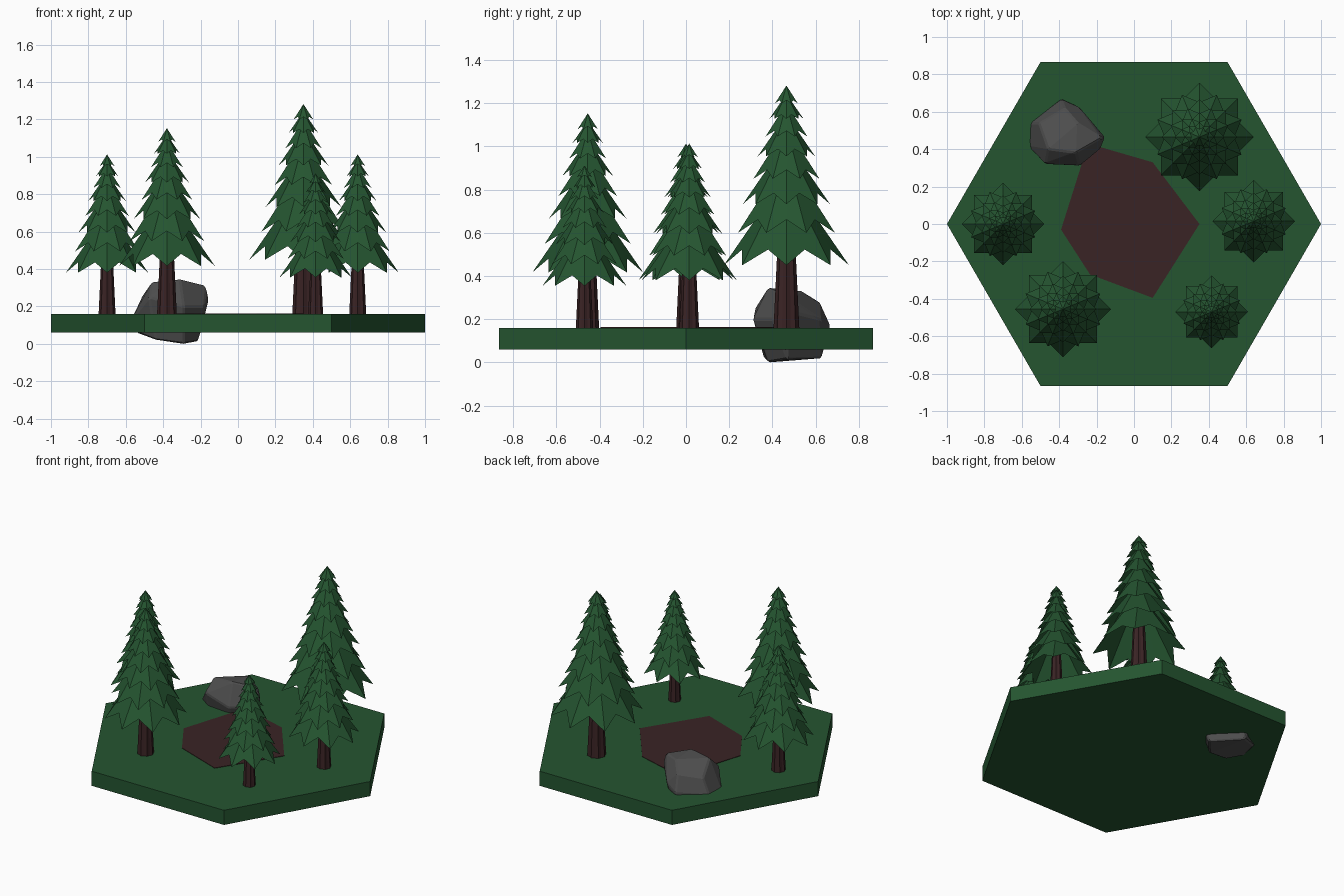
import bpy, bmesh, math
from mathutils import Vector

cube = bpy.data.objects.get("Cube")
if cube:
    bpy.data.objects.remove(cube, do_unlink=True)


def make_material(name, colour):
    mat = bpy.data.materials.new(name)
    mat.use_nodes = True
    mat.diffuse_color = (*colour, 1)
    mat.node_tree.nodes["Principled BSDF"].inputs["Base Color"].default_value = (*colour, 1)
    return mat


green = make_material("forest green", (0.018, 0.090, 0.030))
brown = make_material("dark brown", (0.042, 0.017, 0.018))
grey = make_material("stone grey", (0.075, 0.075, 0.075))


def finish(name, bm, mat, location=(0, 0, 0), scale=1.0):
    """Turn a bmesh into a named object with one flat colour."""
    mesh = bpy.data.meshes.new(name)
    bm.to_mesh(mesh)
    bm.free()
    mesh.materials.append(mat)
    obj = bpy.data.objects.new(name, mesh)
    obj.location = location
    obj.scale = (scale, scale, scale)
    bpy.context.collection.objects.link(obj)
    return obj


def ring(bm, count, outer, inner, z_outer, z_inner, turn=0.0):
    """Closed ring of vertices alternating between two radii and heights."""
    verts = []
    for i in range(count):
        angle = turn + i * math.tau / count
        r, z = (inner, z_inner) if i % 2 else (outer, z_outer)
        verts.append(bm.verts.new((r * math.cos(angle), r * math.sin(angle), z)))
    return verts


def bridge(bm, low, high):
    for i in range(len(low)):
        j = (i + 1) % len(low)
        bm.faces.new((low[i], low[j], high[j], high[i]))


GROUND = 0.16

# Hexagonal ground slab
bm = bmesh.new()
bottom = ring(bm, 6, 1, 1, 0.06, 0.06)
top = ring(bm, 6, 1, 1, GROUND, GROUND)
bridge(bm, bottom, top)
bm.faces.new(top)
bm.faces.new(bottom[::-1])
finish("ground_slab", bm, green)

# Bare earth clearing, a thin plate on the slab
bm = bmesh.new()
outline = [(-.39, -.03), (-.235, -.27), (.10, -.395), (.35, 0), (.10, .33), (-.245, .43)]
patch = bm.faces.new([bm.verts.new((x, y, GROUND - 0.002)) for x, y in outline])
extruded = bmesh.ops.extrude_face_region(bm, geom=[patch])["geom"]
for v in extruded:
    if isinstance(v, bmesh.types.BMVert):
        v.co.z += 0.005
bmesh.ops.recalc_face_normals(bm, faces=bm.faces)
finish("earth_clearing", bm, brown)


# Pine trees: fluted tapering trunk and eight stacked star skirts
def pine(label, x, y, scale):
    place = (x, y, GROUND)
    bm = bmesh.new()
    base = ring(bm, 16, 0.060, 0.053, -0.01, -0.01)
    tip = ring(bm, 16, 0.012, 0.010, 1.0, 1.0)
    bridge(bm, base, tip)
    bm.faces.new(tip)
    bm.faces.new(base[::-1])
    finish("trunk_" + label, bm, brown, place, scale)

    bm = bmesh.new()
    z, step = 0.29, 0.15
    for tier in range(8):
        radius = 0.06 + 0.23 * (1.03 - z) / 0.74
        turn = (tier % 2) * math.pi / 8
        rim = ring(bm, 16, radius, radius * 0.765, z, z + radius * 0.25, turn)
        apex = bm.verts.new((0, 0, z + radius * 1.45))
        for i, v in enumerate(rim):
            bm.faces.new((v, rim[(i + 1) % 16], apex))
        z += step
        step *= 0.885
    finish("foliage_" + label, bm, green, place, scale)


pine("back_left", 0.35, 0.465, 1.0)
pine("front_right", -0.38, -0.455, 0.885)
pine("right", -0.70, 0.0, 0.76)
pine("left", 0.64, 0.015, 0.76)
pine("front_left", 0.415, -0.47, 0.67)

# Boulder: hull of a few corner points with chipped edges
bm = bmesh.new()
corners = [
    (-.46, .40, .33), (-.31, .38, .345), (-.17, .46, .31), (-.37, .62, .28),
    (-.51, .54, .26), (-.30, .54, .33), (-.57, .42, .13), (-.555, .54, .15),
    (-.39, .67, .17), (-.29, .625, .2), (-.155, .465, .24), (-.18, .40, .2),
    (-.29, .31, .2), (-.475, .32, .25), (-.54, .42, .06), (-.50, .56, .05),
    (-.37, .63, .02), (-.21, .47, .015), (-.29, .38, 0), (-.44, .36, .02),
]
for c in corners:
    bm.verts.new(Vector(c))
hull = bmesh.ops.convex_hull(bm, input=bm.verts)
bmesh.ops.delete(bm, geom=[v for v in bm.verts if not v.link_faces], context="VERTS")
bmesh.ops.dissolve_limit(bm, angle_limit=math.radians(14), verts=bm.verts, edges=bm.edges)
bmesh.ops.recalc_face_normals(bm, faces=bm.faces)
boulder = finish("boulder", bm, grey)
bevel = boulder.modifiers.new("chipped_edges", "BEVEL")
bevel.width = 0.008
bevel.segments = 1
bevel.limit_method = "ANGLE"
bevel.angle_limit = math.radians(20)
